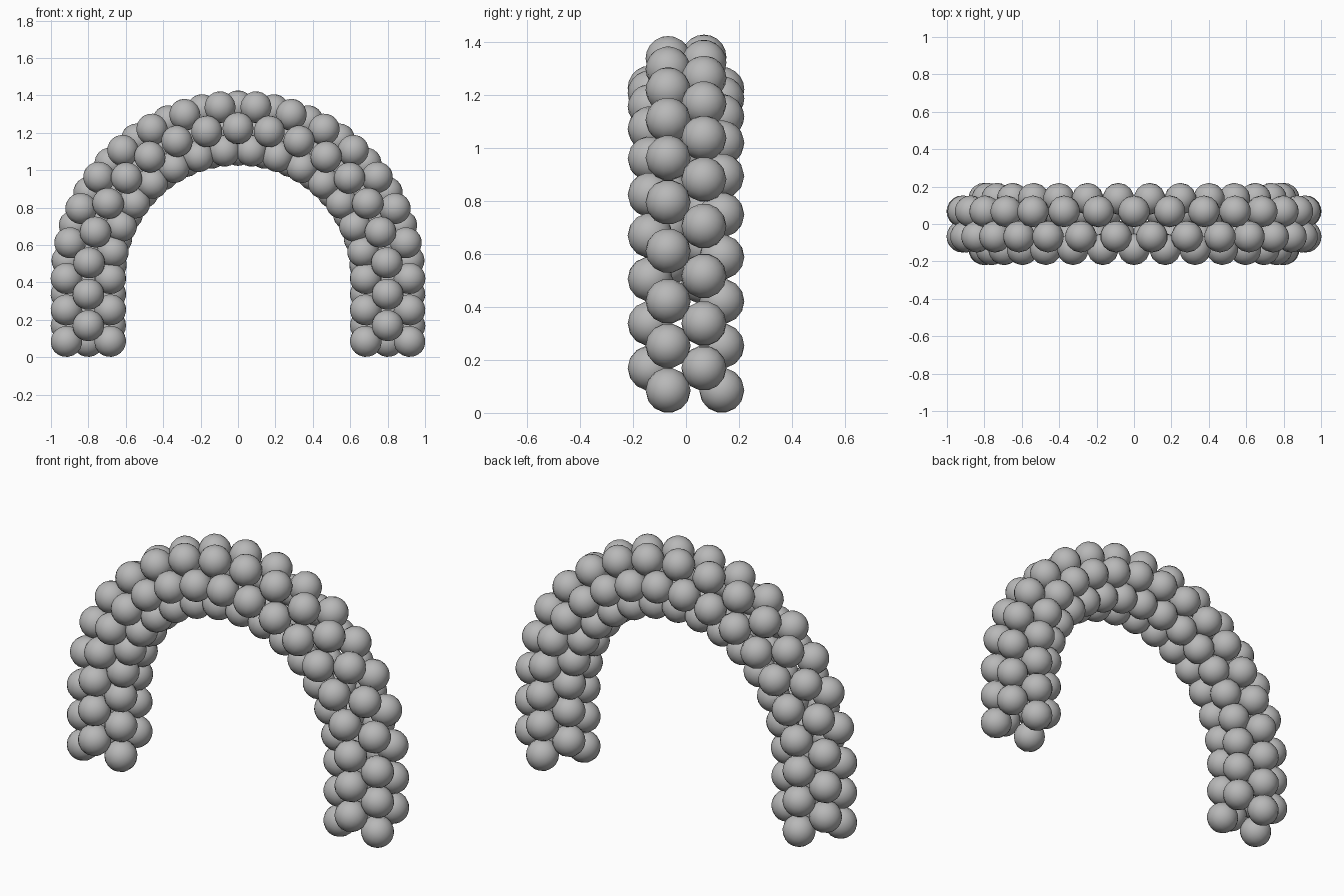
import bpy
from math import pi, sin, cos
from mathutils import Vector

cube = bpy.data.objects.get("Cube")
if cube:
    bpy.data.objects.remove(cube)

SPAN = 0.8        # radius of the arch centre line
SPRING = 0.425    # height where the legs start to curve
BALLOON = 0.085   # balloon radius
CLUSTER = 0.135   # distance of each balloon from the centre line
LEVELS = 39       # clusters of three along the arch

grey = bpy.data.materials.new("balloon grey")
grey.use_nodes = True
colour = (0.48, 0.48, 0.48, 1)
grey.diffuse_color = colour
grey.node_tree.nodes["Principled BSDF"].inputs["Base Color"].default_value = colour

# One shared balloon mesh
bpy.ops.mesh.primitive_uv_sphere_add(segments=14, ring_count=10, radius=BALLOON)
first = bpy.context.object
bpy.ops.object.shade_smooth()
balloon_mesh = first.data
balloon_mesh.name = "balloon"
balloon_mesh.materials.append(grey)
bpy.data.objects.remove(first)


def arch_point(s):
    """Centre and outward direction at distance s from the crown."""
    quarter = SPAN * pi / 2
    side = 1 if s >= 0 else -1
    angle = min(abs(s), quarter) / SPAN
    outward = Vector((side * sin(angle), 0, cos(angle)))
    drop = max(abs(s) - quarter, 0)
    return Vector((0, 0, SPRING - drop)) + outward * SPAN, outward


# Clusters of three, each turned half a step from the one before
half_length = SPAN * pi / 2 + SPRING - BALLOON
for level in range(LEVELS):
    s = half_length * (2 * level / (LEVELS - 1) - 1)
    centre, outward = arch_point(s)
    facing = 1 if level % 2 == 0 else -1
    for k, part in enumerate(("side", "outer", "inner")):
        a = k * 2 * pi / 3
        offset = outward * sin(a) + Vector((0, facing * cos(a), 0))
        balloon = bpy.data.objects.new(f"{part}_balloon_{level + 1}", balloon_mesh)
        balloon.location = centre + offset * CLUSTER
        balloon.rotation_euler = (0, s / SPAN, 0)
        bpy.context.collection.objects.link(balloon)
